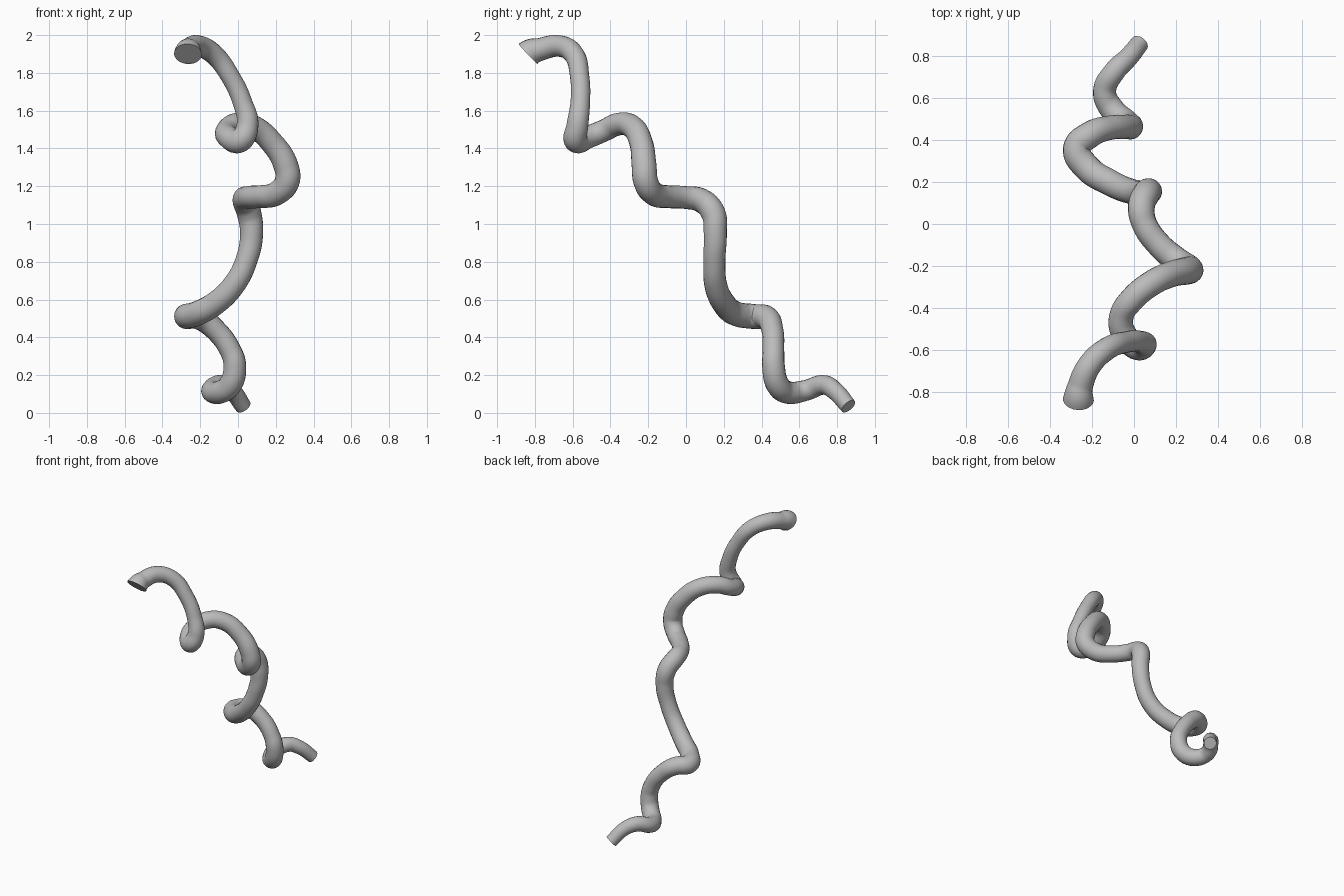
import bpy
import math
from mathutils import Vector

cube = bpy.data.objects.get("Cube")
if cube:
    bpy.data.objects.remove(cube, do_unlink=True)

# Single plain material
grey = bpy.data.materials.new("plain_grey")
grey.use_nodes = True
colour = (0.5, 0.5, 0.5, 1.0)
grey.diffuse_color = colour
grey.node_tree.nodes["Principled BSDF"].inputs["Base Color"].default_value = colour

# Centre line of the twisting tube, top end to bottom end: x, y, z, radius
path = [
    (-0.265, -0.835, 1.900, 0.074), (-0.255, -0.770, 1.925, 0.060),
    (-0.210, -0.670, 1.942, 0.057), (-0.130, -0.595, 1.900, 0.054),
    (-0.040, -0.563, 1.780, 0.051), (0.025, -0.560, 1.640, 0.052),
    (0.050, -0.575, 1.520, 0.058), (0.010, -0.582, 1.442, 0.064),
    (-0.050, -0.520, 1.460, 0.060), (-0.060, -0.440, 1.492, 0.058),
    (-0.010, -0.360, 1.528, 0.060), (0.080, -0.285, 1.515, 0.061),
    (0.180, -0.238, 1.430, 0.062), (0.253, -0.222, 1.310, 0.066),
    (0.260, -0.213, 1.225, 0.066), (0.200, -0.170, 1.160, 0.063),
    (0.120, -0.100, 1.145, 0.060), (0.050, 0.000, 1.140, 0.060),
    (0.035, 0.080, 1.125, 0.064), (0.058, 0.143, 1.060, 0.065),
    (0.072, 0.155, 0.950, 0.061), (0.042, 0.150, 0.800, 0.058),
    (-0.020, 0.157, 0.680, 0.060), (-0.120, 0.200, 0.580, 0.063),
    (-0.220, 0.265, 0.525, 0.065), (-0.272, 0.360, 0.510, 0.066),
    (-0.210, 0.425, 0.505, 0.063), (-0.120, 0.457, 0.440, 0.058),
    (-0.040, 0.463, 0.330, 0.057), (-0.017, 0.463, 0.250, 0.060),
    (-0.040, 0.485, 0.150, 0.062), (-0.100, 0.540, 0.108, 0.060),
    (-0.140, 0.630, 0.118, 0.055), (-0.090, 0.730, 0.148, 0.052),
    (-0.030, 0.790, 0.115, 0.048), (0.027, 0.860, 0.035, 0.044),
]

curve = bpy.data.curves.new("twisting_tube", "CURVE")
curve.dimensions = "3D"
curve.resolution_u = 8
curve.bevel_depth = 1.0
curve.bevel_resolution = 8
curve.use_fill_caps = True
spline = curve.splines.new("BEZIER")
spline.bezier_points.add(len(path) - 1)
for point, (x, y, z, radius) in zip(spline.bezier_points, path):
    point.co = (x, y, z)
    point.radius = radius
    point.handle_left_type = point.handle_right_type = "AUTO"

# Tilt the cut at the top end so that it faces forward and down
tip = spline.bezier_points[0]
tip.handle_left_type = tip.handle_right_type = "FREE"
direction = Vector((-0.05, -0.72, -0.69)).normalized()
tip.handle_left = tip.co + direction * 0.025
tip.handle_right = tip.co - direction * 0.025

tube = bpy.data.objects.new("twisting_tube", curve)
bpy.context.collection.objects.link(tube)
curve.materials.append(grey)

# Turn into a mesh with smooth sides and sharp cut ends
bpy.ops.object.select_all(action="DESELECT")
tube.select_set(True)
bpy.context.view_layer.objects.active = tube
bpy.ops.object.convert(target="MESH")
bpy.ops.object.shade_smooth_by_angle(angle=math.radians(40))
